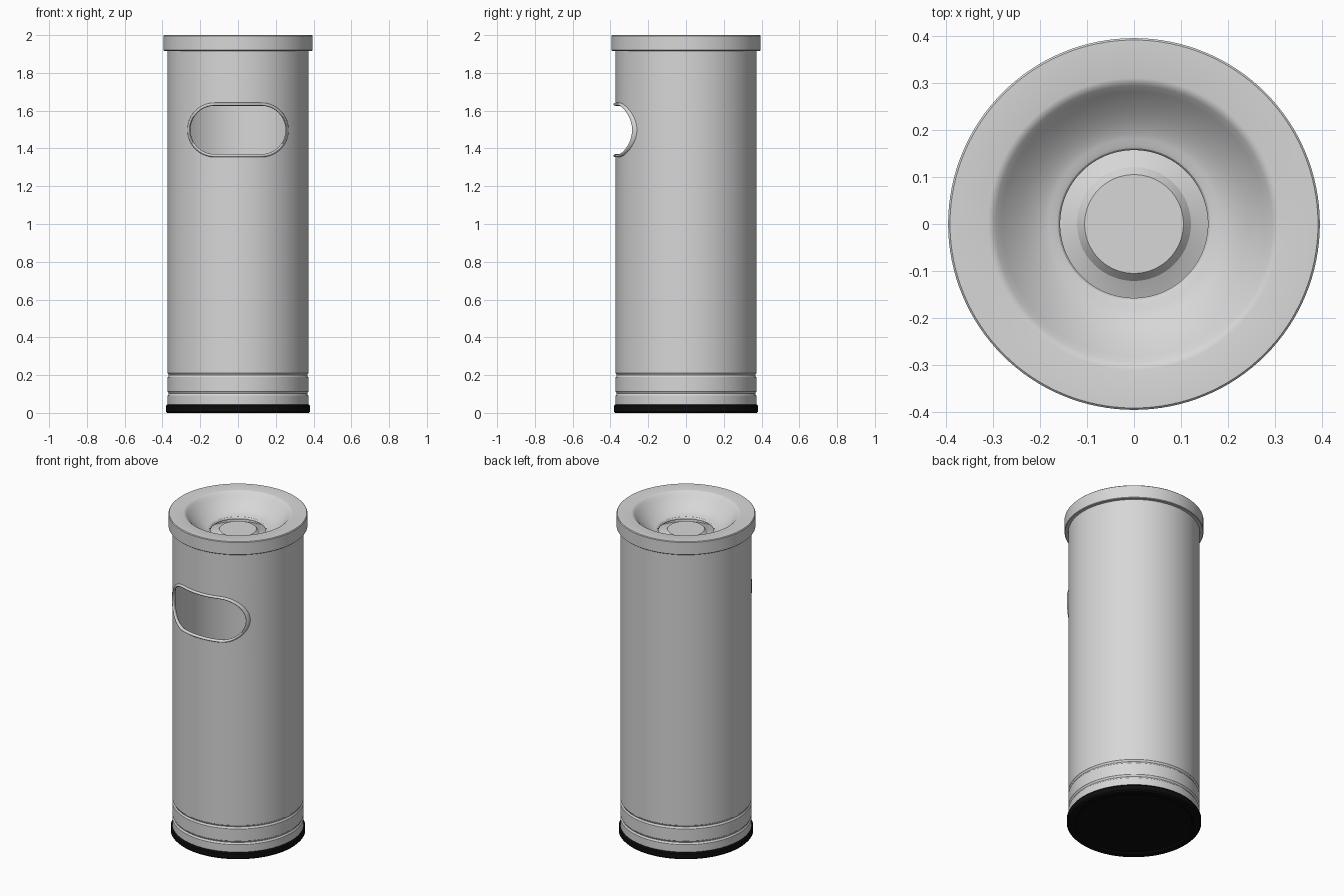
import bpy, bmesh, math

if "Cube" in bpy.data.objects:
    bpy.data.objects.remove(bpy.data.objects["Cube"])

SEG = 128


def material(name, rgb):
    m = bpy.data.materials.new(name)
    m.diffuse_color = (*rgb, 1)
    m.use_nodes = True
    m.node_tree.nodes["Principled BSDF"].inputs["Base Color"].default_value = m.diffuse_color
    return m


GREY = material("light_grey", (0.68, 0.68, 0.68))
BLACK = material("black_rubber", (0.004, 0.004, 0.004))


def smooth(ob, angle=30):
    bpy.ops.object.select_all(action='DESELECT')
    ob.select_set(True)
    bpy.context.view_layer.objects.active = ob
    bpy.ops.object.shade_smooth_by_angle(angle=math.radians(angle))


def make_object(name, bm, mat):
    bmesh.ops.recalc_face_normals(bm, faces=bm.faces)
    me = bpy.data.meshes.new(name)
    bm.to_mesh(me)
    bm.free()
    me.materials.append(mat)
    ob = bpy.data.objects.new(name, me)
    bpy.context.collection.objects.link(ob)
    return ob


def lathe(name, profile, mat, closed=False):
    """Revolve an (r, z) profile around the z axis."""
    bm = bmesh.new()
    pts = profile + profile[:1] if closed else profile
    verts = [bm.verts.new((r, 0, z)) for r, z in pts]
    edges = [bm.edges.new(p) for p in zip(verts, verts[1:])]
    bmesh.ops.spin(bm, geom=verts + edges, cent=(0, 0, 0), axis=(0, 0, 1),
                   angle=math.tau, steps=SEG, use_merge=False)
    bmesh.ops.remove_doubles(bm, verts=bm.verts, dist=1e-5)
    return make_object(name, bm, mat)


def stadium(half_w, half_h, z0, n=20):
    """Outline of a slot with round ends in the xz plane."""
    out = []
    for side, start in ((1, -90), (-1, 90)):
        for i in range(n + 1):
            a = math.radians(start + 180 * i / n)
            out.append((side * (half_w - half_h) + half_h * math.cos(a),
                        z0 + half_h * math.sin(a)))
        # intermediate points along the straight edge
        x_end = side * (half_w - half_h)
        for i in range(1, 10):
            out.append((x_end * (1 - i / 5), z0 + side * half_h))
    return out


# Rubber foot
lathe("rubber_foot", [(0, 0.008), (0.33, 0.008), (0.34, 0), (0.374, 0), (0.382, 0.008),
                      (0.382, 0.036), (0.376, 0.044), (0, 0.044)], BLACK)
smooth(bpy.data.objects["rubber_foot"])

# Hollow body with two pressed grooves near the bottom
R = 0.373
body_profile = [(0, 0.04), (R, 0.04), (R, 0.09)]
for z in (0.102, 0.2):
    body_profile += [(R, z - 0.011), (R - 0.004, z - 0.006), (R - 0.006, z),
                     (R - 0.004, z + 0.006), (R, z + 0.011)]
body_profile.pop(2)
body_profile += [(R, 1.25), (R, 1.75), (R, 1.96), (0.361, 1.96), (0.361, 1.75),
                 (0.361, 1.25), (0.361, 0.06), (0, 0.06)]
body = lathe("body", body_profile, GREY)

# Slot cut through the front wall only
bm = bmesh.new()
outline = stadium(0.258, 0.134, 1.498)
face = bm.faces.new([bm.verts.new((x, -0.6, z)) for x, z in outline])
ext = bmesh.ops.extrude_face_region(bm, geom=[face])
bmesh.ops.translate(bm, vec=(0, 0.6, 0),
                    verts=[v for v in ext["geom"] if isinstance(v, bmesh.types.BMVert)])
cutter = make_object("slot_cutter", bm, GREY)
cutter.hide_render = True
mod = body.modifiers.new("slot", 'BOOLEAN')
mod.operation, mod.solver, mod.object = 'DIFFERENCE', 'EXACT', cutter
bpy.context.view_layer.objects.active = body
bpy.ops.object.modifier_apply(modifier=mod.name)
bpy.data.objects.remove(cutter)
smooth(body)

# Rolled lip following the slot around the curved wall
bm = bmesh.new()
rings = []
path = stadium(0.26, 0.136, 1.498)
for i, (x, z) in enumerate(path):
    (xa, za), (xb, zb) = path[i - 1], path[(i + 1) % len(path)]
    length = math.hypot(xb - xa, zb - za)
    nx, nz = (zb - za) / length, -(xb - xa) / length   # outward in the wall
    ring = []
    for k in range(10):
        a = math.tau * k / 10
        off, depth = 0.008 * math.cos(a), 0.011 * math.sin(a)
        px, rad = x + nx * off, 0.374 + depth
        ring.append(bm.verts.new((px, -math.sqrt(rad ** 2 - px ** 2), z + nz * off)))
    rings.append(ring)
for i, ring in enumerate(rings):
    nxt = rings[(i + 1) % len(rings)]
    for k in range(10):
        j = (k + 1) % 10
        bm.faces.new((ring[k], ring[j], nxt[j], nxt[k]))
smooth(make_object("slot_lip", bm, GREY), 60)

# Lid: outer skirt, flat rim and concave bowl with a central hole
lid = [(0.374, 1.917), (0.392, 1.917), (0.395, 1.920), (0.395, 1.996), (0.391, 2.0),
       (0.31, 2.0), (0.302, 1.998), (0.294, 1.992)]
for i in range(1, 11):
    t = i / 10
    lid.append((0.294 - 0.126 * t, 1.992 - 0.09 * (1 - (1 - t) ** 1.6)))
lid += [(0.161, 1.899), (0.157, 1.893), (0.157, 1.885), (0.17, 1.885), (0.29, 1.965),
        (0.374, 1.965)]
smooth(lathe("lid_bowl", lid, GREY, closed=True))

# Raised centre piece beneath the bowl hole
smooth(lathe("bowl_centre", [(0, 1.898), (0.105, 1.898), (0.121, 1.88), (0.165, 1.86),
                             (0.215, 1.845), (0.225, 1.92), (0.235, 1.92), (0.225, 1.835),
                             (0, 1.835)], GREY), 20)
